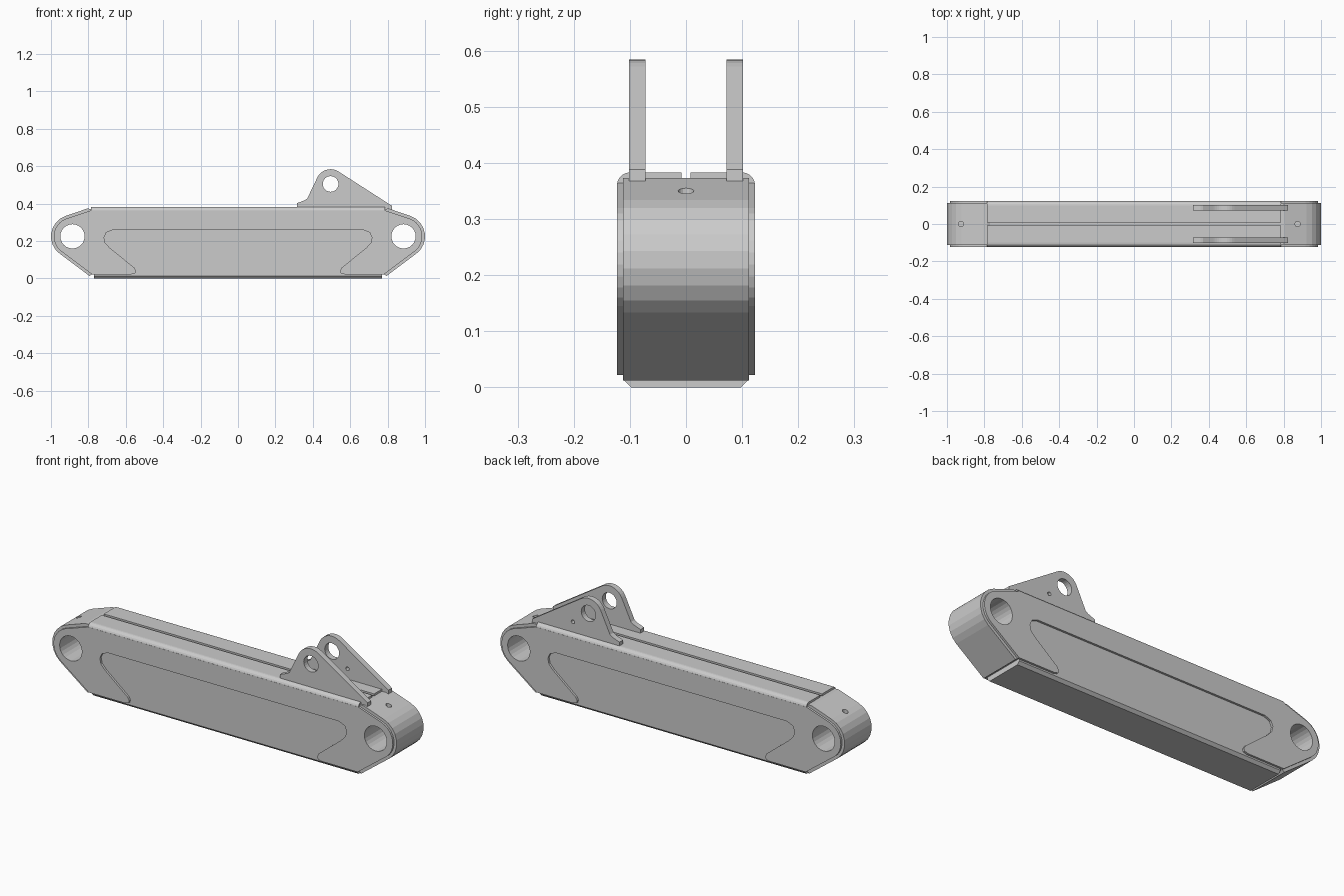
import bpy, bmesh
from math import cos, sin, radians, pi

if "Cube" in bpy.data.objects:
    bpy.data.objects.remove(bpy.data.objects["Cube"])


def arc(cx, cz, r, a0, a1, n):
    return [(cx + r * cos(radians(a0 + (a1 - a0) * i / n)),
             cz + r * sin(radians(a0 + (a1 - a0) * i / n))) for i in range(n + 1)]


def circle(cx, cz, r, n=24):
    return arc(cx, cz, r, 0, 360, n)[:-1]


def mirrored(half):
    return half + [(-x, z) for x, z in reversed(half)]


def prism(name, loops, lo, hi, axis='Y'):
    """Extrude closed loops (extra loops are holes) from lo to hi along an axis."""
    cu = bpy.data.curves.new(name, 'CURVE')
    cu.dimensions = '2D'
    cu.fill_mode = 'BOTH'
    cu.extrude = (hi - lo) / 2
    for pts in loops:
        sp = cu.splines.new('POLY')
        sp.points.add(len(pts) - 1)
        for p, (u, v) in zip(sp.points, pts):
            p.co = (u, v, 0, 1)
        sp.use_cyclic_u = True
    ob = bpy.data.objects.new(name, cu)
    bpy.context.collection.objects.link(ob)
    mid = (lo + hi) / 2
    ob.rotation_euler = (pi / 2, 0, 0 if axis == 'Y' else pi / 2)
    ob.location = (0, mid, 0) if axis == 'Y' else (mid, 0, 0)
    bpy.ops.object.select_all(action='DESELECT')
    bpy.context.view_layer.objects.active = ob
    ob.select_set(True)
    bpy.ops.object.convert(target='MESH')
    ob = bpy.context.view_layer.objects.active
    bm = bmesh.new()
    bm.from_mesh(ob.data)
    bmesh.ops.remove_doubles(bm, verts=bm.verts, dist=1e-5)
    bmesh.ops.recalc_face_normals(bm, faces=bm.faces)
    for f in bm.faces:
        f.smooth = False
    bm.to_mesh(ob.data)
    bm.free()
    return ob


PX, PZ, PR = 0.885, 0.225, 0.065     # pin position and hole radius

# inner box channel with chamfered bottom edges
prism("inner_channel", [mirrored([(0.098, 0), (0.112, 0.014), (0.112, 0.358), (0.098, 0.371)])],
      -0.77, 0.77, 'X')

# rounded end caps with pin holes and a small grease hole on top
cap = [(0.76, 0.03), (0.782, 0.022), (0.793, 0.012)] + arc(PX, PZ, 0.115, -53, 70.7, 8) \
    + [(0.808, 0.373), (0.785, 0.372), (0.76, 0.36)]
for side, s, gx in (("right", 1, 0.875), ("left", -1, -0.925)):
    ob = prism(side + "_end_cap", [[(s * x, z) for x, z in cap], circle(s * PX, PZ, PR)],
               -0.112, 0.112)
    bpy.ops.mesh.primitive_cylinder_add(vertices=16, radius=0.014, depth=0.12,
                                        location=(gx, 0, 0.375))
    cutter = bpy.context.object
    cutter.name = "grease_hole_cutter"
    cutter.hide_render = True
    mod = ob.modifiers.new("grease_hole", 'BOOLEAN')
    mod.operation = 'DIFFERENCE'
    mod.object = cutter
    mod.solver = 'EXACT'
    bpy.context.view_layer.objects.active = ob
    bpy.ops.object.modifier_apply(modifier=mod.name)
    bpy.data.objects.remove(cutter)

# outer side plates, arched over the recessed panel
panel = [(0.67, 0.259), (0.705, 0.245), (0.716, 0.218), (0.71, 0.19), (0.685, 0.163),
         (0.555, 0.058), (0.545, 0.04), (0.55, 0.028), (0.57, 0.022)]
plate = mirrored(panel + [(0.781, 0.022)] + arc(PX, PZ, 0.1, -53, 70.7, 10) + [(0.785, 0.364)])
# folded top flanges, leaving a slot in the middle
flange = [(0.008, 0.372), (0.098, 0.372)] + arc(0.1, 0.36, 0.012, 80, 0, 3) \
    + arc(0.1, 0.36, 0.023, 0, 90, 5) + [(0.008, 0.383)]
# bracket ears
ear = [(0.823, 0.362), (0.823, 0.388)] + arc(0.495, 0.505, 0.079, 57, 152, 9) \
    + [(0.37, 0.427), (0.355, 0.417), (0.315, 0.402), (0.315, 0.362)]
for side, s in (("front", -1), ("back", 1)):
    span = lambda a, b: sorted((s * a, s * b))
    prism(side + "_side_plate", [plate, circle(-PX, PZ, PR), circle(PX, PZ, PR)],
          *span(0.1115, 0.123))
    prism(side + "_top_flange", [[(s * y, z) for y, z in flange]], -0.785, 0.785, 'X')
    holes = [circle(0.495, 0.505, 0.042)]
    if s > 0:
        holes.append(circle(0.585, 0.437, 0.01, 12))
    prism(side + "_bracket_ear", [ear] + holes, *span(0.072, 0.102))
